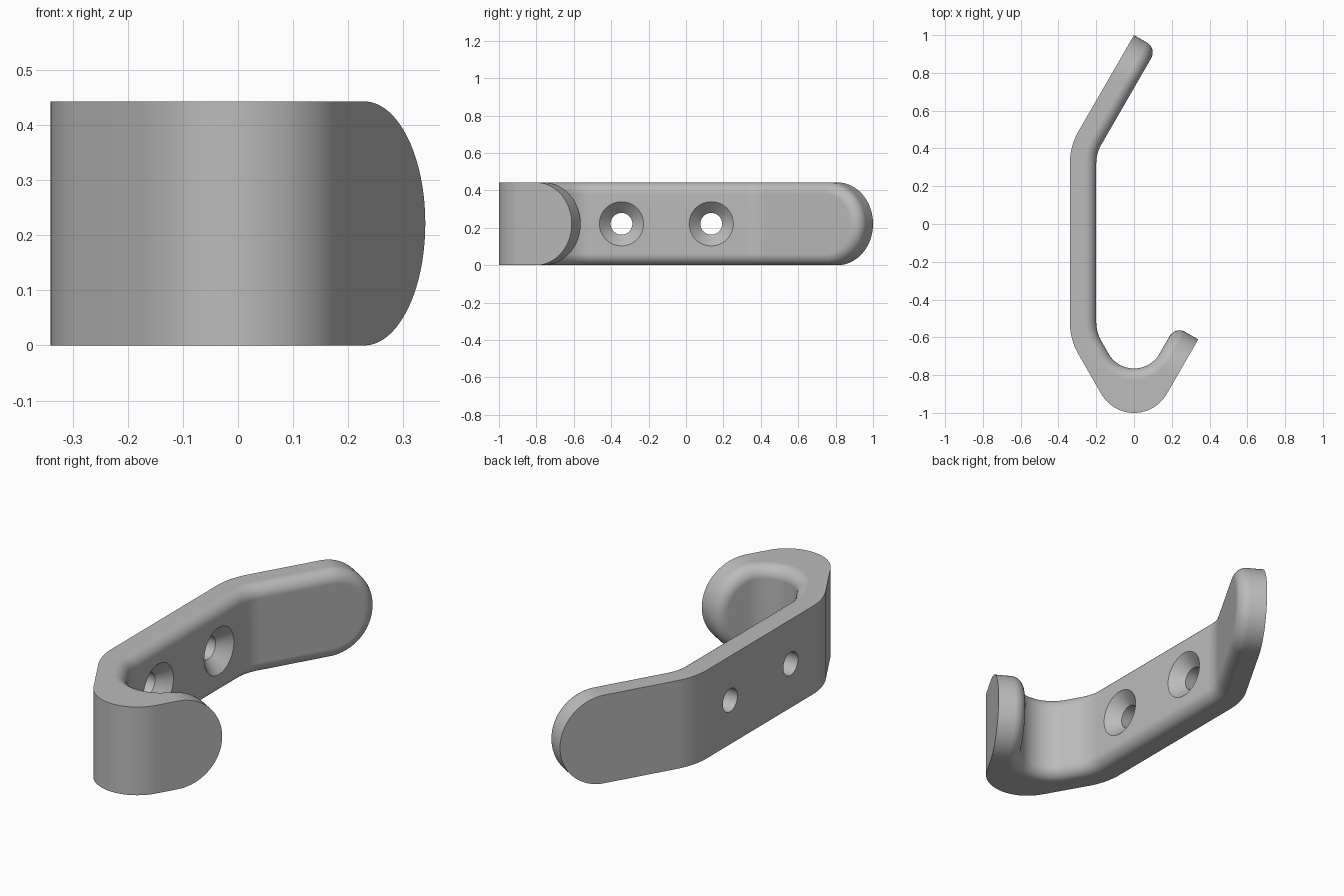
import bpy, bmesh
from math import sin, cos, sqrt, radians, pi
from mathutils import Vector

cube = bpy.data.objects.get("Cube")
if cube:
    bpy.data.objects.remove(cube, do_unlink=True)

R = 0.2215       # half the strap height, also the radius of its round ends
THICK = 0.14
FILLET = 0.06    # rounding on the inner edges
CAP_STEPS, BEND_STEPS, HOOK_STEPS, FILLET_STEPS = 20, 8, 28, 8

# Layers through the thickness: inset from the outline, depth below the inner face
LAYERS = [(FILLET * (1 - cos(a)), FILLET * (1 - sin(a)))
          for a in (pi / 2 * i / FILLET_STEPS for i in range(FILLET_STEPS + 1))]


def polar(deg, r=1.0, cy=0.0):
    return Vector((r * cos(radians(deg)), cy + r * sin(radians(deg))))


def ring(outer, inner_points):
    """One closed cross-section; each entry is (xy, half height)."""
    side = [outer] + inner_points
    top = [(p.x, p.y, R + h) for p, h in side]
    bottom = [(p.x, p.y, R - h) for p, h in reversed(side)]
    return top + bottom


def body_ring(outer, inner, out_dir):
    return ring((outer, R), [(inner + out_dir * d, R - e) for e, d in LAYERS])


def cap_rings(tip, along, inward, straight, bend_r):
    """Round end of the strap, thickening where the inner face starts to bend."""
    rings = []
    for i in range(CAP_STEPS + 1):
        t = pi / 2 * i / CAP_STEPS

        def place(e, depth):
            s = R - (R - e) * cos(t)
            over = max(0, s - straight)
            thick = THICK + bend_r - sqrt(bend_r ** 2 - over ** 2)
            offset = 0 if depth is None else thick - depth
            return tip + along * s + inward * offset, (R - e) * sin(t)

        rings.append(ring(place(0, None), [place(e, d) for e, d in LAYERS]))
    return rings


# Strap path: upper tip, two bends, hook, hook tip
rings = cap_rings(Vector((0, 1)), polar(240), polar(330), 0.5, 0.2)
for cy, start in ((0.32, 150), (-0.519, 180)):
    for i in range(BEND_STEPS + 1):
        a = start + 30 * i / BEND_STEPS
        rings.append(body_ring(polar(a, 0.34, cy), polar(a, 0.2, cy), polar(a)))
for i in range(HOOK_STEPS + 1):
    f = i / HOOK_STEPS
    a_out, a_in = 210 + 120 * f, 210 + 96 * f
    rings.append(body_ring(polar(a_out, 0.2, -0.8), polar(a_in, 0.155, -0.61), polar(a_in)))
rings += reversed(cap_rings(Vector((0.34, -0.611)), polar(240), polar(150), 0.17, 0.155))


def loft(name, sections, close_ends=False):
    bm = bmesh.new()
    loops = [[bm.verts.new(p) for p in s] for s in sections]
    for a, b in zip(loops, loops[1:]):
        for i in range(len(a)):
            j = (i + 1) % len(a)
            bm.faces.new((a[i], a[j], b[j], b[i]))
    if close_ends:
        bm.faces.new(loops[0])
        bm.faces.new(loops[-1])
    bmesh.ops.remove_doubles(bm, verts=bm.verts, dist=0.00005)
    bmesh.ops.recalc_face_normals(bm, faces=bm.faces)
    mesh = bpy.data.meshes.new(name)
    bm.to_mesh(mesh)
    bm.free()
    obj = bpy.data.objects.new(name, mesh)
    bpy.context.collection.objects.link(obj)
    return obj


hook = loft("coat_hook", rings)
bpy.context.view_layer.objects.active = hook
hook.select_set(True)

# Countersunk screw holes
for y in (-0.345, 0.135):
    profile = ((-0.4, 0.058), (-0.26, 0.058), (-0.18, 0.138))
    cutter = loft("hole_cutter", [[(x, y + r * cos(2 * pi * k / 48), R + r * sin(2 * pi * k / 48))
                                   for k in range(48)] for x, r in profile], True)
    cutter.hide_render = True
    mod = hook.modifiers.new("screw_hole", 'BOOLEAN')
    mod.operation, mod.solver, mod.object = 'DIFFERENCE', 'EXACT', cutter
    bpy.ops.object.modifier_apply(modifier=mod.name)
    bpy.data.objects.remove(cutter, do_unlink=True)

# Grey metal
grey = (0.5, 0.5, 0.5, 1)
mat = bpy.data.materials.new("grey_metal")
mat.use_nodes = True
mat.diffuse_color = grey
mat.node_tree.nodes["Principled BSDF"].inputs["Base Color"].default_value = grey
hook.data.materials.clear()
hook.data.materials.append(mat)

bpy.ops.object.shade_smooth_by_angle(angle=radians(30))
normals = hook.modifiers.new("even_shading", 'WEIGHTED_NORMAL')
normals.keep_sharp = True
